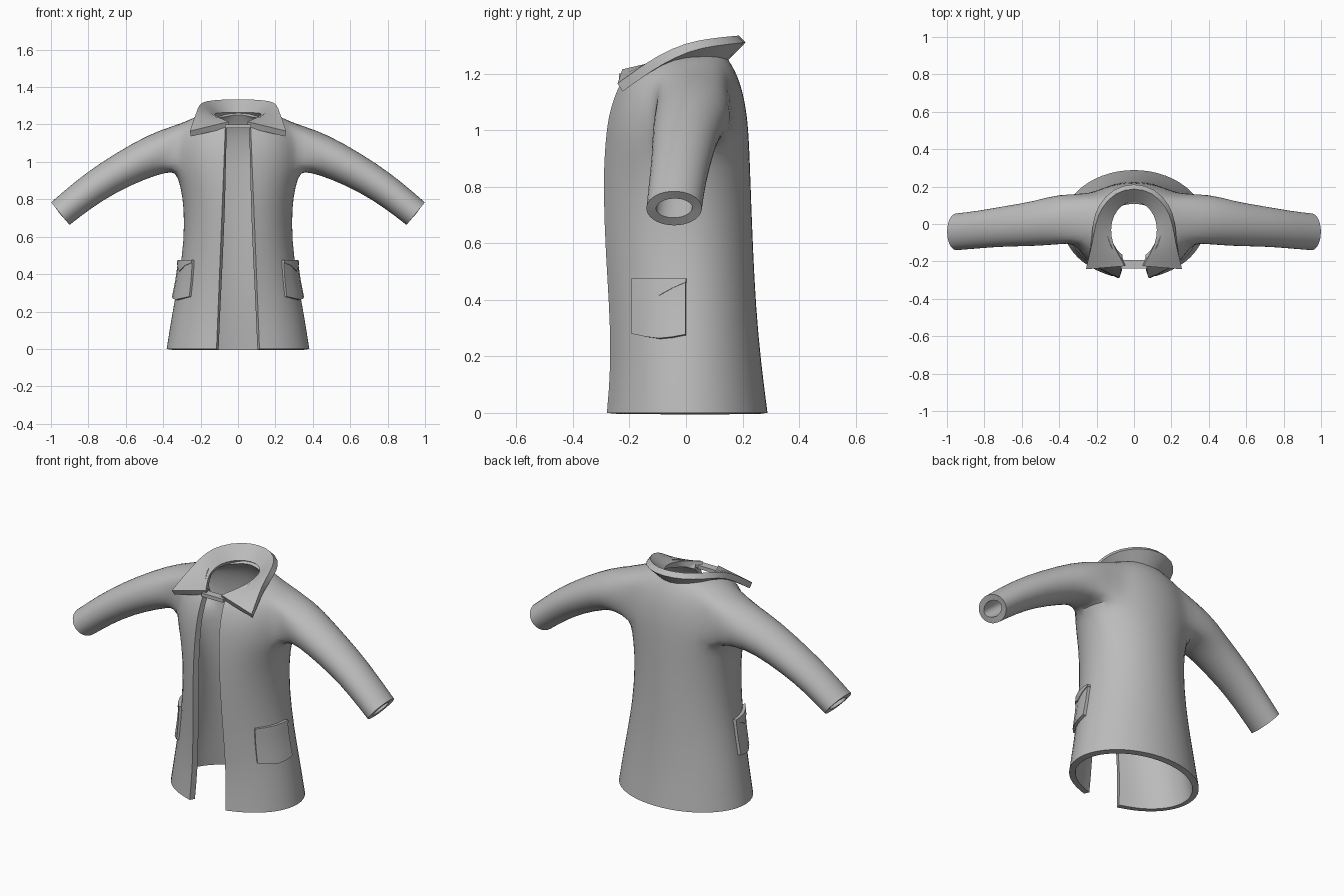
import bpy
import bmesh
from math import sin, cos, asin, pi, sqrt, radians
from mathutils import Vector

cube = bpy.data.objects.get("Cube")
if cube:
    bpy.data.objects.remove(cube, do_unlink=True)

grey = bpy.data.materials.new("cloth_grey")
grey.use_nodes = True
colour = (0.5, 0.5, 0.5, 1)
grey.diffuse_color = colour
grey.node_tree.nodes["Principled BSDF"].inputs["Base Color"].default_value = colour


def finish(name, bm, thickness, mirror=True, levels=1):
    """Turn a one-sided half surface into a thick, mirrored, smooth cloth part."""
    mesh = bpy.data.meshes.new(name)
    bm.to_mesh(mesh)
    bm.free()
    mesh.materials.append(grey)
    obj = bpy.data.objects.new(name, mesh)
    bpy.context.collection.objects.link(obj)
    bpy.ops.object.select_all(action="DESELECT")
    obj.select_set(True)
    bpy.context.view_layer.objects.active = obj
    if mirror:
        mod = obj.modifiers.new("mirror", "MIRROR")
        mod.use_clip = True
    if levels:
        mod = obj.modifiers.new("smooth", "SUBSURF")
        mod.levels = mod.render_levels = levels
        mod.boundary_smooth = "PRESERVE_CORNERS"
    if thickness:
        mod = obj.modifiers.new("thickness", "SOLIDIFY")
        mod.thickness = thickness
        mod.offset = -1
    for mod in list(obj.modifiers):
        bpy.ops.object.modifier_apply(modifier=mod.name)
    bpy.ops.object.shade_smooth_by_angle(angle=radians(35))


# Body rings: half width, front depth, back depth, height at front, side, back
rings = [
    (0.385, 0.293, 0.291, 0, 0, 0),
    (0.357, 0.277, 0.267, 0.18, 0.18, 0.18),
    (0.318, 0.286, 0.249, 0.38, 0.38, 0.38),
    (0.291, 0.3, 0.239, 0.58, 0.58, 0.58),
    (0.291, 0.304, 0.232, 0.76, 0.76, 0.76),
    (0.31, 0.3, 0.228, 0.88, 0.87, 0.88),
    (0.335, 0.291, 0.224, 0.97, 0.95, 0.97),
    (0.34, 0.283, 0.219, 1.03, 1.03, 1.04),
    (0.335, 0.271, 0.208, 1.08, 1.1, 1.11),
    (0.315, 0.257, 0.192, 1.12, 1.165, 1.17),
    (0.28, 0.243, 0.172, 1.155, 1.215, 1.215),
    (0.215, 0.228, 0.153, 1.18, 1.25, 1.245),
    (0.15, 0.21, 0.137, 1.2, 1.265, 1.27),
]
COLS = 12
ARM_COLS, ARM_ROWS = (4, 9), (6, 10)


def ring_point(ring, j):
    rx, front, back, zf, zs, zb = ring
    start = asin((0.115 - 0.04 * zf) / rx)
    t = start + (pi - start) * j / COLS
    is_front = cos(t) > 0
    y = -cos(t) * (front if is_front else back)
    z = zs * sin(t) ** 2 + (zf if is_front else zb) * cos(t) ** 2
    return Vector((0 if j == COLS else rx * sin(t), y, z))


# Coat body and sleeves in one surface
bm = bmesh.new()
grid = [[bm.verts.new(ring_point(r, j)) for j in range(COLS + 1)] for r in rings]
(c0, c1), (r0, r1) = ARM_COLS, ARM_ROWS
for i in range(len(rings) - 1):
    for j in range(COLS):
        if not (r0 <= i < r1 and c0 <= j < c1):
            bm.faces.new((grid[i][j], grid[i][j + 1], grid[i + 1][j + 1], grid[i + 1][j]))

# Armhole border, from its lower front corner
loop = [grid[r0][j] for j in range(c0, c1)]
loop += [grid[i][c1] for i in range(r0, r1)]
loop += [grid[r1][j] for j in range(c1, c0, -1)]
loop += [grid[i][c0] for i in range(r1, r0, -1)]
# Inner verts of the armhole are not part of the surface
for i in range(r0 + 1, r1):
    for j in range(c0 + 1, c1):
        bm.verts.remove(grid[i][j])

# Sleeve rings: top x, z, underside x, z, centre y, half depth
sleeve = [
    (0.42, 1.173, 0.39, 0.94, 0.027, 0.138),
    (0.56, 1.105, 0.49, 0.91, 0.002, 0.122),
    (0.75, 0.988, 0.65, 0.837, -0.013, 0.109),
    (0.88, 0.89, 0.78, 0.755, -0.03, 0.102),
    (1.0, 0.785, 0.9, 0.662, -0.042, 0.1),
]
count = len(loop)
for xt, zt, xb, zb, yc, depth in sleeve:
    new = []
    for m in range(count):
        a = 2 * pi * m / count - 0.77 * pi
        k = (1 + sin(a)) / 2
        new.append(bm.verts.new((xb + (xt - xb) * k, yc + depth * cos(a), zb + (zt - zb) * k)))
    for m in range(count):
        n = (m + 1) % count
        bm.faces.new((loop[m], loop[n], new[n], new[m]))
    loop = new
finish("coat_body", bm, 0.034)

# Collar stations from back centre to the front point: inner edge, outer edge
collar = [
    ((0, 0.125, 1.264), (0, 0.195, 1.335)),
    ((0.065, 0.105, 1.264), (0.1, 0.17, 1.333)),
    ((0.112, 0.045, 1.262), (0.175, 0.09, 1.325)),
    ((0.127, -0.03, 1.257), (0.207, 0, 1.31)),
    ((0.113, -0.11, 1.242), (0.222, -0.1, 1.265)),
    ((0.08, -0.17, 1.228), (0.243, -0.18, 1.21)),
    ((0.05, -0.225, 1.215), (0.257, -0.242, 1.165)),
]
bm = bmesh.new()
pairs = [[bm.verts.new(p) for p in pair] for pair in collar]
for (a, b), (c, d) in zip(pairs, pairs[1:]):
    bm.faces.new((a, c, d, b))
finish("collar", bm, 0.034)

# Small closing tab at the throat, tucked under the collar
bm = bmesh.new()
bmesh.ops.create_cube(bm, size=1)
for v in bm.verts:
    v.co = Vector((v.co.x * 0.14, -0.215 + v.co.y * 0.045, 1.19 + v.co.z * 0.02))
finish("neck_tab", bm, 0, mirror=False, levels=0)


def side_x(y, z):
    """Half width of the body at a given depth and height."""
    for a, b in zip(rings, rings[1:]):
        if a[4] <= z <= b[4]:
            k = (z - a[4]) / (b[4] - a[4])
            rx, front, back = [a[n] + (b[n] - a[n]) * k for n in range(3)]
            return rx * sqrt(1 - (y / (front if y < 0 else back)) ** 2)


def panel(name, y0, y1, top, bottoms, lift, thickness):
    """Patch that follows the side of the body, with a shaped lower edge."""
    bm = bmesh.new()
    rows, cols = 4, len(bottoms) - 1
    verts = []
    for i in range(rows + 1):
        line = []
        for j, low in enumerate(bottoms):
            y = y0 + (y1 - y0) * j / cols
            z = low + (top - low) * i / rows
            line.append(bm.verts.new((side_x(y, z) + lift, y, z)))
        verts.append(line)
    for i in range(rows):
        for j in range(cols):
            bm.faces.new((verts[i][j], verts[i][j + 1], verts[i + 1][j + 1], verts[i + 1][j]))
    finish(name, bm, thickness, levels=0)


# Side pockets with pointed flaps
panel("pockets", -0.193, -0.002, 0.468, (0.28, 0.27, 0.264, 0.269, 0.278), 0.015, 0.03)
panel("pocket_flaps", -0.194, 0, 0.476, (0.462, 0.445, 0.415, 0.442, 0.463), 0.019, 0.034)
